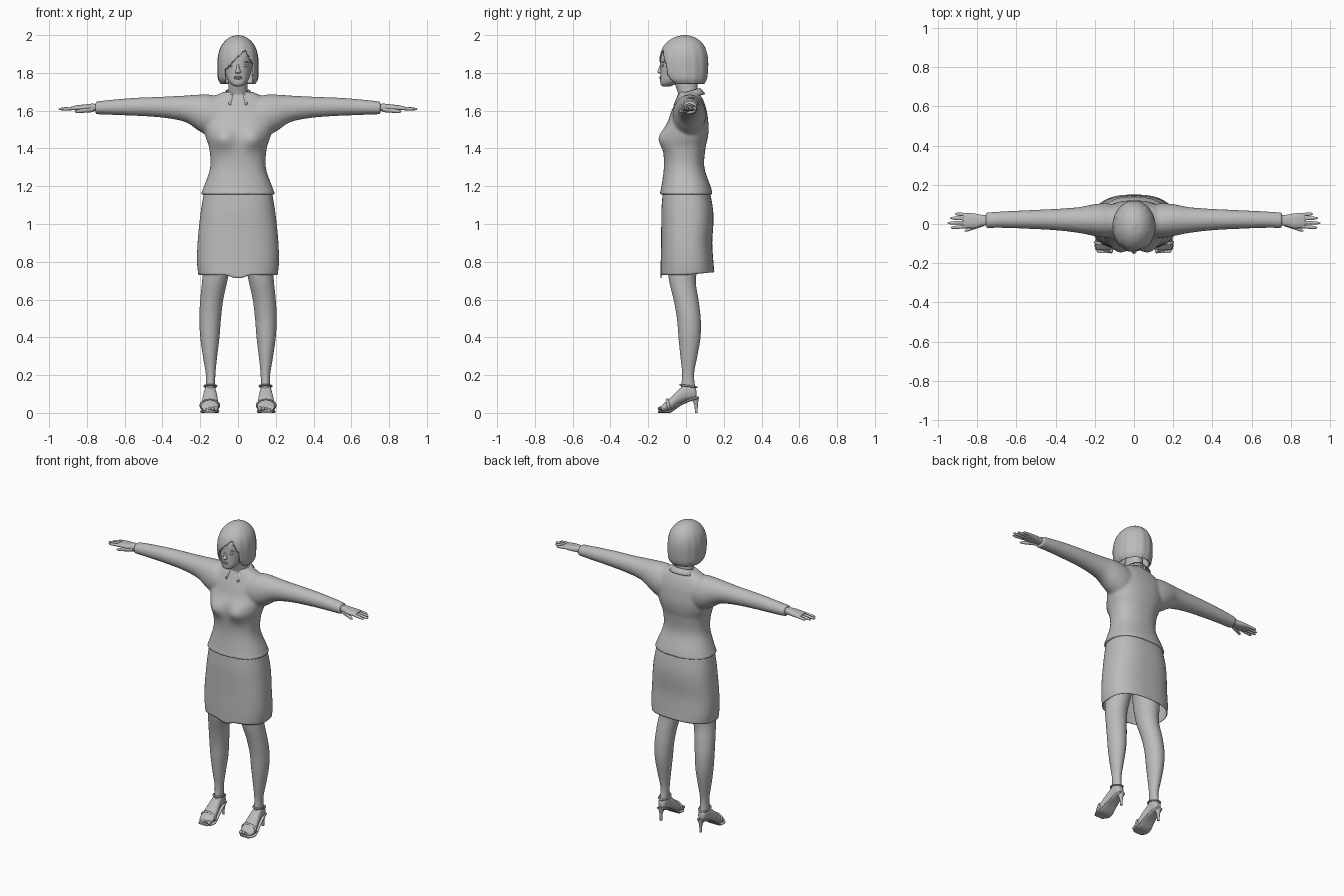
import bpy, bmesh, math
from mathutils import Vector, Matrix

old = bpy.data.objects.get("Cube")
if old:
    bpy.data.objects.remove(old, do_unlink=True)

grey = bpy.data.materials.new("plain grey")
grey.use_nodes = True
colour = (0.5, 0.5, 0.5, 1)
grey.diffuse_color = colour
for node in grey.node_tree.nodes:
    if node.type == 'BSDF_PRINCIPLED':
        node.inputs["Base Color"].default_value = colour


def finish(ob, mirror=False, thick=0, angle=50):
    """Material, smooth shading and the shared modifiers."""
    ob.data.materials.append(grey)
    bpy.ops.object.select_all(action='DESELECT')
    ob.select_set(True)
    bpy.context.view_layer.objects.active = ob
    bpy.ops.object.shade_smooth_by_angle(angle=math.radians(angle))
    if thick:
        solid = ob.modifiers.new("Thickness", 'SOLIDIFY')
        solid.thickness = thick
    if mirror:
        ob.modifiers.new("Mirror", 'MIRROR')
    return ob


def to_object(name, bm, **options):
    bmesh.ops.recalc_face_normals(bm, faces=bm.faces[:])
    mesh = bpy.data.meshes.new(name)
    bm.to_mesh(mesh)
    bm.free()
    ob = bpy.data.objects.new(name, mesh)
    bpy.context.collection.objects.link(ob)
    return finish(ob, **options)


def smooth_rings(rings, steps):
    """Catmull-Rom interpolation between cross-sections."""
    pts = [rings[0]] + list(rings) + [rings[-1]]
    out = []
    for a, b, c, d in zip(pts, pts[1:], pts[2:], pts[3:]):
        for i in range(steps):
            t = i / steps
            out.append([q + t / 2 * (r - p + t * (2*p - 5*q + 4*r - s + t * (3*(q - r) + s - p)))
                        for p, q, r, s in zip(a, b, c, d)])
    return out + [rings[-1]]


def loft(bm, axis, rings, n=2.0, seg=32, steps=4, caps=(True, True), warp=None):
    """Skin superellipse sections (position, low u, high u, low v, high v)."""
    loops = []
    for t, u0, u1, v0, v1 in smooth_rings(rings, steps):
        loop = []
        for k in range(seg):
            a = 2 * math.pi * (k + 0.5) / seg
            c, s = math.cos(a), math.sin(a)
            u = (u0 + u1) / 2 + (u1 - u0) / 2 * math.copysign(abs(c) ** (2 / n), c)
            v = (v0 + v1) / 2 + (v1 - v0) / 2 * math.copysign(abs(s) ** (2 / n), s)
            p = Vector({'x': (t, u, v), 'y': (u, t, v), 'z': (u, v, t)}[axis])
            loop.append(bm.verts.new(warp(p) if warp else p))
        loops.append(loop)
    for low, high in zip(loops, loops[1:]):
        for k in range(seg):
            j = (k + 1) % seg
            bm.faces.new((low[k], low[j], high[j], high[k]))
    for use, loop in zip(caps, (loops[0], loops[-1])):
        if use:
            bm.faces.new(loop)
    return bm


def part(name, axis, rings, mirror=False, thick=0, **options):
    return to_object(name, loft(bmesh.new(), axis, rings, **options), mirror=mirror, thick=thick)


def ball(bm, place, size):
    bmesh.ops.create_uvsphere(bm, u_segments=16, v_segments=10, radius=1,
                              matrix=Matrix.Translation(place) @ Matrix.Diagonal((*size, 1)))


def strap(name, place, major, minor, scale, tilt):
    bpy.ops.mesh.primitive_torus_add(major_radius=major, minor_radius=minor, major_segments=32,
                                     minor_segments=8, location=place, rotation=(tilt, 0, 0))
    ob = bpy.context.object
    ob.name = name
    ob.scale = scale
    bpy.ops.object.transform_apply(location=True, rotation=True, scale=True)
    finish(ob, mirror=True)


# Blouse: torso and sleeves fused into one skin
def bust(p):
    if p.y < 0:
        p.y -= 0.036 * math.exp(-((abs(p.x) - 0.08) / 0.06) ** 2 - ((p.z - 1.45) / 0.055) ** 2)
    return p


torso = [(1.155, -.198, .198, -.14, .143), (1.2, -.18, .18, -.13, .13), (1.3, -.147, .147, -.117, .097),
         (1.4, -.152, .152, -.119, .103), (1.45, -.168, .168, -.118, .114), (1.5, -.18, .18, -.112, .12),
         (1.55, -.185, .185, -.093, .117), (1.6, -.185, .185, -.076, .11), (1.65, -.165, .165, -.055, .094),
         (1.68, -.12, .12, -.042, .078), (1.7, -.075, .075, -.035, .065)]
sleeve = [(.08, -.07, .1, 1.46, 1.67), (.15, -.07, .105, 1.465, 1.685), (.21, -.06, .1, 1.495, 1.685),
          (.28, -.046, .086, 1.54, 1.68), (.4, -.032, .077, 1.563, 1.674), (.55, -.024, .07, 1.573, 1.668),
          (.68, -.02, .064, 1.578, 1.657), (.755, -.022, .059, 1.581, 1.648)]
bm = loft(bmesh.new(), 'z', torso, n=2.3, seg=64, warp=bust)
for side in (1, -1):
    loft(bm, 'x', sleeve, warp=lambda p: Vector((p.x * side, p.y, p.z)))
blouse = to_object("blouse", bm)
skin = blouse.modifiers.new("Fuse", 'REMESH')
skin.mode = 'VOXEL'
skin.voxel_size = 0.008
skin.use_smooth_shade = True
relax = blouse.modifiers.new("Relax", 'SMOOTH')
relax.factor = 0.5
relax.iterations = 6

# Blouse front edge, wrapped onto the chest
bm = bmesh.new()
rows = []
for i in range(19):
    t = i / 18
    x, z = -0.002 + 0.03 * t ** 1.5, 1.47 + 0.18 * t
    rows.append([bm.verts.new((x + dx, -0.15, z)) for dx in (0, 0.006, 0.012)])
for a, b in zip(rows, rows[1:]):
    for k in (0, 1):
        bm.faces.new((a[k], a[k + 1], b[k + 1], b[k]))
placket = to_object("blouse_front_edge", bm)
wrap = placket.modifiers.new("Wrap", 'SHRINKWRAP')
wrap.target = blouse
wrap.offset = 0.003

# Collar: open band that drops to two points at the front
bm = bmesh.new()
rows = []
for i in range(41):
    a = math.radians(-155 + 310 * i / 40)
    front = (1 - math.cos(a)) / 2
    row = []
    for t in (0, 0.5, 1):
        grow = 1 + t * 0.42
        drop = t * (0.03 + 0.03 * front ** 3) + 0.035 * front
        row.append(bm.verts.new((0.066 * grow * math.sin(a), 0.014 + 0.062 * grow * math.cos(a), 1.72 - drop)))
    rows.append(row)
for a, b in zip(rows, rows[1:]):
    for k in (0, 1):
        bm.faces.new((a[k], a[k + 1], b[k + 1], b[k]))
to_object("collar", bm, thick=0.006)


# Skirt with a pointed front hem and a raised back hem
def hem(p):
    weight = max(0, (0.82 - p.z) / 0.09)
    if p.y < 0:
        p.z -= weight * 0.025 * max(0, 1 - abs(p.x) / 0.06)
    else:
        p.z += weight * 0.1 * p.y
    return p


skirt = [(.73, -.21, .21, -.135, .15), (.8, -.217, .217, -.134, .145), (.9, -.214, .214, -.132, .139),
         (1, -.205, .205, -.131, .145), (1.08, -.195, .195, -.13, .143), (1.18, -.178, .178, -.122, .125)]
part("skirt", 'z', skirt, n=2.5, seg=64, caps=(False, True), warp=hem, thick=0.004)

# Legs
leg = [(.12, .12, .172, -.03, .053), (.2, .12, .17, -.02, .042), (.3, .11, .186, -.03, .06),
       (.4, .098, .2, -.04, .077), (.5, .09, .205, -.048, .078), (.6, .078, .2, -.066, .066),
       (.7, .056, .19, -.09, .052), (.8, .035, .185, -.1, .07), (.95, .015, .18, -.1, .1)]
part("legs", 'z', leg, mirror=True)

# Feet and toes
foot = [(.056, .134, .158, .085, .108), (.045, .122, .17, .075, .14), (0, .117, .177, .064, .15),
        (-.04, .11, .185, .044, .122), (-.08, .104, .193, .016, .083), (-.115, .103, .196, .01, .052),
        (-.133, .112, .188, .01, .035)]
part("feet", 'y', foot, mirror=True, n=2.3)
bm = bmesh.new()
for i in range(5):
    big = 0.013 - 0.0012 * i
    ball(bm, (0.116 + 0.0175 * i, -0.132 + 0.005 * i, 0.022), (big * 0.8, 0.018, big))
to_object("toes", bm, mirror=True)

# Heeled sandals
sole = [(.066, .125, .167, .075, .088), (.03, .117, .175, .064, .08), (-.03, .108, .187, .037, .05),
        (-.08, .101, .197, .002, .018), (-.12, .1, .2, 0, .012), (-.147, .118, .185, 0, .01)]
part("sandal_soles", 'y', sole, mirror=True, n=3)
heel = [(0, .138, .152, .047, .062), (.045, .136, .155, .043, .063), (.085, .122, .168, .022, .069)]
part("sandal_heels", 'z', heel, mirror=True, n=2.5, seg=20)
strap("ankle_straps", (.146, .013, .142), .034, .005, (.95, 1.25, 1), -0.15)
strap("toe_straps", (.149, -.094, .04), .04, .005, (1.22, .8, 1.6), math.pi / 2 + 0.2)

# Hands: palm, four fingers and a thumb
bm = bmesh.new()
loft(bm, 'x', [(.72, -.003, .043, 1.597, 1.633), (.77, -.01, .046, 1.597, 1.637), (.81, -.022, .053, 1.597, 1.633),
               (.85, -.021, .056, 1.6, 1.629), (.872, -.018, .053, 1.604, 1.624)], n=2.4)
for y, tip, spread in ((.046, .912, .006), (.027, .937, .003), (.007, .95, -.002), (-.012, .935, -.007)):
    rings = []
    for t, r in ((0, .0095), (.5, .009), (.85, .0075), (1, .002)):
        x, yy, z = .845 + (tip - .845) * t, y + spread * t, 1.614 - 0.006 * t
        rings.append((x, yy - r, yy + r, z - r, z + r))
    loft(bm, 'x', rings, seg=12)
thumb = []
for t, r in ((0, .015), (.5, .012), (.85, .009), (1, .002)):
    x, y, z = .765 + .1 * t, .004 - .04 * t, 1.607 - .013 * t
    thumb.append((x, y - r, y + r, z - r, z + r))
loft(bm, 'x', thumb, seg=12)
to_object("hands", bm, mirror=True)

# Neck and head
part("neck", 'z', [(1.64, -.07, .07, -.04, .075), (1.69, -.055, .055, -.042, .066), (1.74, -.05, .05, -.058, .06),
                   (1.82, -.05, .05, -.07, .06)])
head = [(1.728, -.014, .014, -.122, -.085), (1.738, -.034, .034, -.134, -.06), (1.762, -.054, .054, -.137, -.01),
        (1.8, -.068, .068, -.135, .05), (1.85, -.076, .076, -.135, .085), (1.9, -.078, .078, -.13, .09),
        (1.95, -.06, .06, -.1, .07), (1.98, -.025, .025, -.05, .03)]
part("head", 'z', head, n=2.2, seg=40)

# Face details
bm = bmesh.new()
loft(bm, 'z', [(1.798, -.01, .01, -.143, -.12), (1.806, -.015, .015, -.152, -.12), (1.825, -.008, .008, -.144, -.12),
               (1.85, -.006, .006, -.135, -.12)], seg=16)
to_object("nose", bm)
bm = bmesh.new()
for z in (1.771, 1.779):
    ball(bm, (0, -.134, z), (.022, .007, .0055))
to_object("lips", bm)
bm = bmesh.new()
ball(bm, (.034, -.122, 1.838), (.015, .007, .0065))
ball(bm, (.036, -.12, 1.857), (.02, .008, .0035))
to_object("eyes_and_brows", bm, mirror=True)


# Bobbed hair with a side-swept fringe opening over the face
def locks(p):
    a = math.atan2(p.y, p.x)
    k = 1 + 0.008 * math.cos(14 * a) * min(1, (2 - p.z) / 0.1)
    return Vector((p.x * k, p.y * k, p.z))


hair = [(1.742, -.092, .092, -.1, .098), (1.77, -.106, .106, -.128, .112), (1.82, -.109, .109, -.141, .118),
        (1.88, -.107, .107, -.141, .117), (1.93, -.095, .095, -.126, .104), (1.965, -.073, .073, -.098, .08),
        (1.988, -.045, .045, -.062, .046), (1.998, -.016, .016, -.026, .012), (2, -.003, .003, -.01, -.004)]
bm = loft(bmesh.new(), 'z', hair, n=2.05, seg=96, steps=6, caps=(False, True), warp=locks)


def over_face(face):
    c = face.calc_center_median()
    slope = 1.0 if c.x < 0.04 else 2.0
    return c.y < -0.03 and -0.068 < c.x < 0.082 and c.z < 1.925 - slope * abs(c.x - 0.04)


bmesh.ops.delete(bm, geom=[f for f in bm.faces if over_face(f)], context='FACES')
to_object("hair", bm, thick=0.008)
